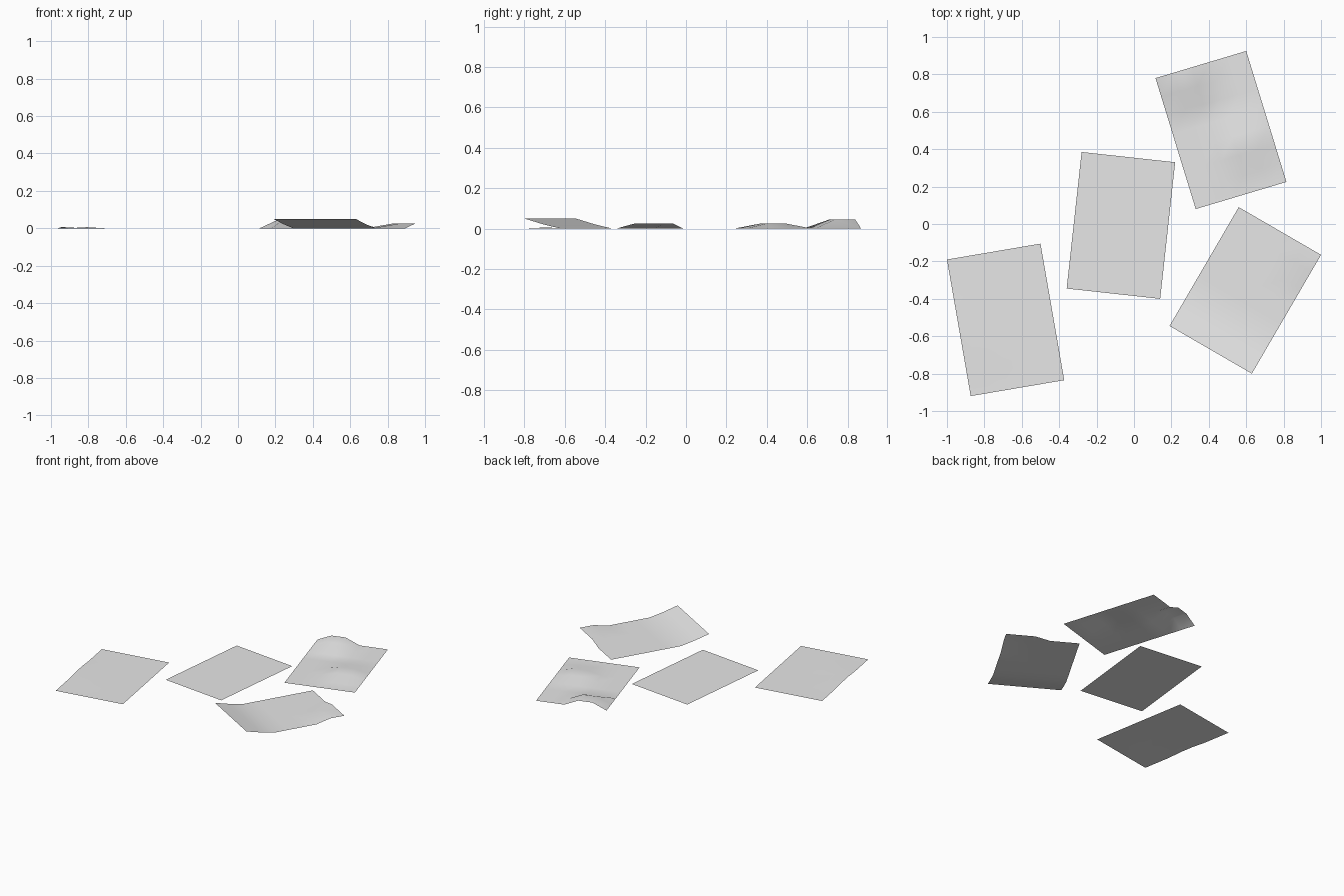
import bpy, bmesh, math
from mathutils import Vector

cube = bpy.data.objects.get("Cube")
if cube:
    bpy.data.objects.remove(cube)

# Plain paper colour
paper = bpy.data.materials.new("paper_white")
paper.use_nodes = True
colour = (0.8, 0.8, 0.8, 1)
paper.diffuse_color = colour
paper.node_tree.nodes["Principled BSDF"].inputs["Base Color"].default_value = colour

COLS, ROWS = 5, 7


def sheet(name, corner, across, along, lift):
    """Grid sheet from its far left corner; lift(col, row) gives the curl height."""
    corner, across, along = Vector(corner), Vector(across), Vector(along)
    bm = bmesh.new()
    bmesh.ops.create_grid(bm, x_segments=COLS, y_segments=ROWS, size=0.5)
    for v in bm.verts:
        s, u = v.co.x + 0.5, 0.5 - v.co.y
        p = corner + across * s + along * u
        v.co = (p.x, p.y, lift(round(s * COLS), round(u * ROWS)))
    mesh = bpy.data.meshes.new(name)
    bm.to_mesh(mesh)
    bm.free()
    mesh.materials.append(paper)
    for poly in mesh.polygons:
        poly.use_smooth = True
    obj = bpy.data.objects.new(name, mesh)
    bpy.context.collection.objects.link(obj)
    return obj


# Slight ripple beside the left edge
def ripple(c, r):
    return 0.006 if (c, r) in {(0, 3), (0, 4), (1, 5)} else 0


# Buckled far edge and a low bump nearer the front
def buckled(c, r):
    if c in (1, 2) and r <= 1:
        return 0.045
    return 0.025 if c in (3, 4) and r in (4, 5) else 0


# Rolled-up near edge and a lifted far right corner
def curled(c, r):
    if r >= ROWS - 1:
        return 0.05 if r == ROWS else 0.022
    return 0.025 if (r == 0 and c >= 3) or (r == 1 and c >= 4) else 0


sheet("left_sheet", (-1.0, -0.19), (0.5, 0.085), (0.127, -0.73), ripple)
sheet("middle_sheet", (-0.28, 0.385), (0.5, -0.055), (-0.08, -0.73), lambda c, r: 0)
sheet("back_sheet", (0.115, 0.78), (0.485, 0.145), (0.215, -0.70), buckled)
sheet("right_sheet", (0.56, 0.09), (0.44, -0.255), (-0.37, -0.635), curled)
